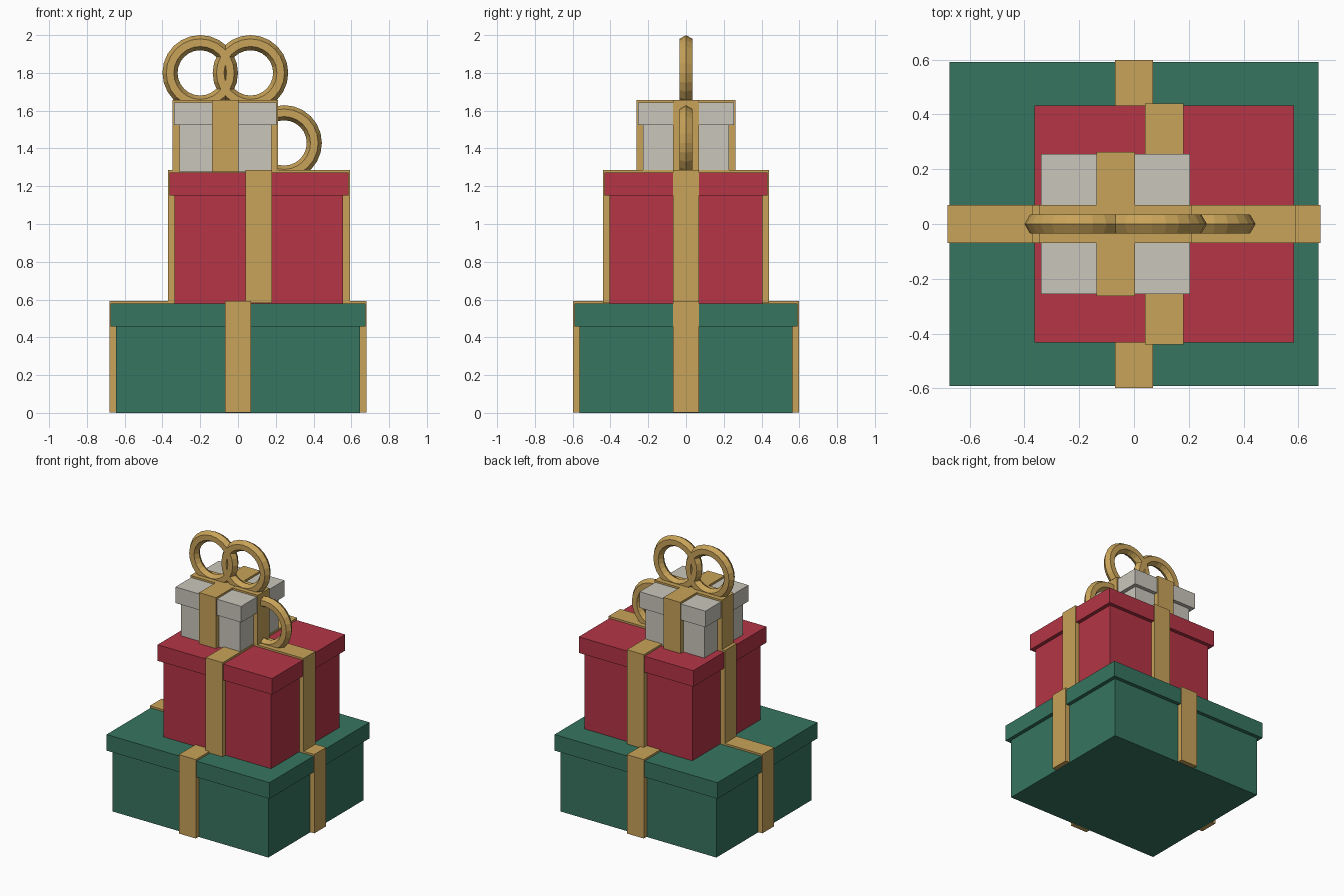
import bpy
import math

default_cube = bpy.data.objects.get("Cube")
if default_cube:
    bpy.data.objects.remove(default_cube, do_unlink=True)


def material(name, rgb):
    mat = bpy.data.materials.new(name)
    mat.use_nodes = True
    color = (*rgb, 1.0)
    mat.diffuse_color = color
    mat.node_tree.nodes["Principled BSDF"].inputs["Base Color"].default_value = color
    return mat


green = material("green paper", (0.037, 0.178, 0.117))
red = material("red paper", (0.462, 0.036, 0.061))
white = material("warm white paper", (0.584, 0.565, 0.497))
gold = material("gold ribbon", (0.578, 0.366, 0.10))


def block(name, x, half_x, half_y, bottom, top, mat):
    """Box centred on (x, 0), spanning bottom to top."""
    bpy.ops.mesh.primitive_cube_add(size=2, location=(x, 0, (bottom + top) / 2))
    obj = bpy.context.object
    obj.name = name
    obj.scale = (half_x, half_y, (top - bottom) / 2)
    bpy.ops.object.transform_apply(location=False, rotation=False, scale=True)
    obj.data.materials.append(mat)


def loop(name, x, z):
    """Upright six-sided ring facing the front."""
    bpy.ops.mesh.primitive_torus_add(
        major_radius=0.16, minor_radius=0.04, major_segments=24, minor_segments=6,
        location=(x, 0, z), rotation=(math.pi / 2, 0, 0))
    obj = bpy.context.object
    obj.name = name
    obj.data.materials.append(gold)


RIBBON = 0.07       # half width of every ribbon
LID = 0.12          # lid height
OVERHANG = 0.028    # lid beyond body
LOOP_GAP = 0.133    # bow loops left and right of centre


def present(name, x, half_x, half_y, bottom, top, mat):
    # Body and overhanging lid
    block(name + "_body", x, half_x, half_y, bottom, top - LID, mat)
    lid_x, lid_y = half_x + OVERHANG, half_y + OVERHANG
    block(name + "_lid", x, lid_x, lid_y, top - LID, top, mat)
    # Crossed ribbons, just proud of the lid
    low = bottom + 0.002
    block(name + "_ribbon_across", x, lid_x + 0.007, RIBBON, low, top + 0.014, gold)
    block(name + "_ribbon_front_to_back", x, RIBBON, lid_y + 0.008, low, top + 0.0145, gold)
    # Bow of two overlapping loops
    for side, sign in (("left", 1), ("right", -1)):
        loop(f"{name}_bow_loop_{side}", x + sign * LOOP_GAP, top + 0.157)


present("large_present", 0, 0.646, 0.563, 0, 0.578, green)
present("middle_present", 0.111, 0.446, 0.404, 0.58, 1.272, red)
present("small_present", -0.067, 0.244, 0.227, 1.274, 1.643, white)
